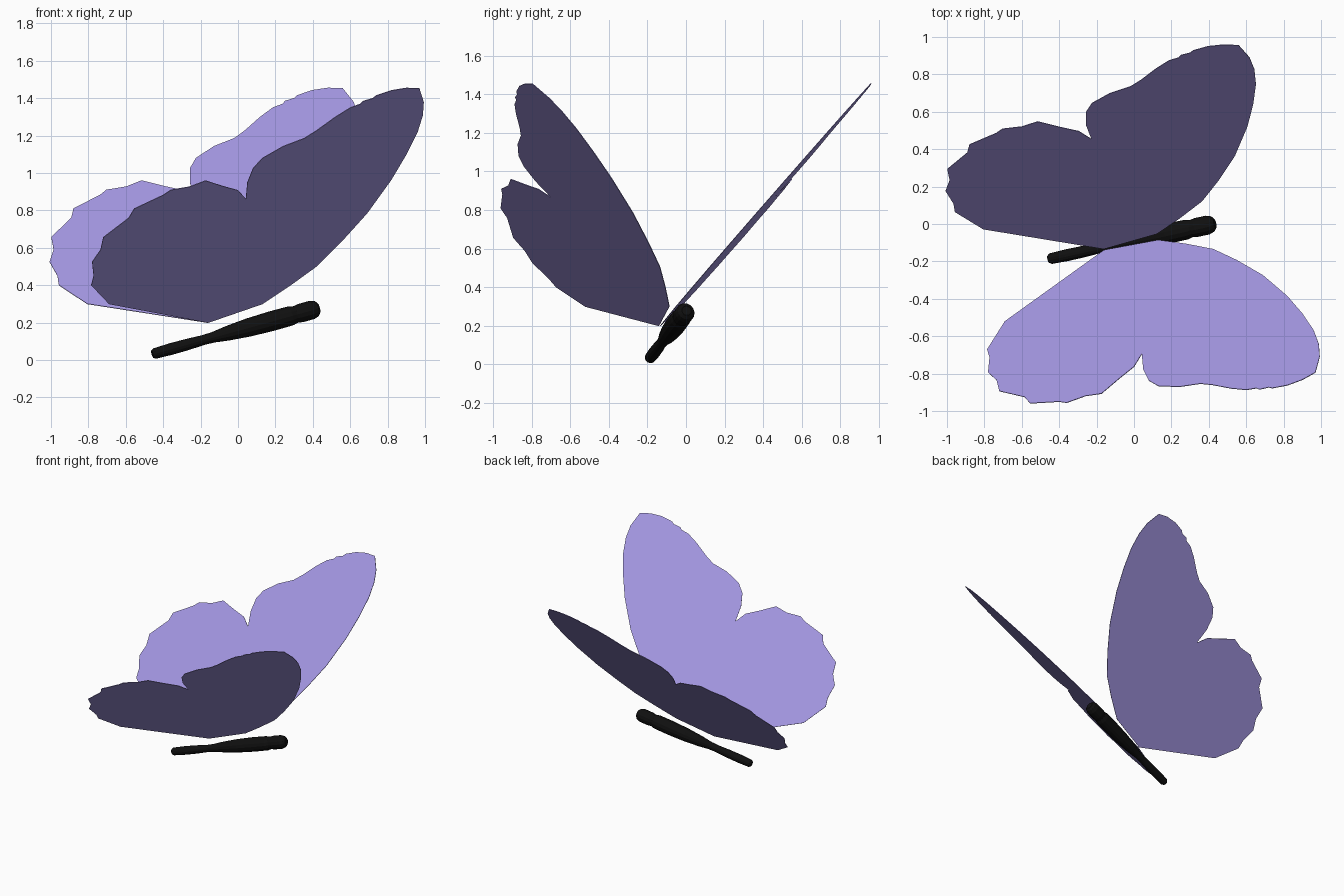
import bpy, bmesh, math
from mathutils import Vector

if "Cube" in bpy.data.objects:
    bpy.data.objects.remove(bpy.data.objects["Cube"])


def material(name, rgb):
    m = bpy.data.materials.new(name)
    m.diffuse_color = (*rgb, 1)
    m.use_nodes = True
    m.node_tree.nodes["Principled BSDF"].inputs["Base Color"].default_value = m.diffuse_color
    return m


def finish(name, bm, mat):
    bmesh.ops.recalc_face_normals(bm, faces=bm.faces)
    me = bpy.data.meshes.new(name)
    bm.to_mesh(me)
    bm.free()
    me.materials.append(mat)
    ob = bpy.data.objects.new(name, me)
    bpy.context.collection.objects.link(ob)
    return ob


lilac = material("lilac", (0.36, 0.30, 0.74))
black = material("black", (0.005, 0.005, 0.005))

# Wing outline (x, z): root, leading edge, scalloped tip, notch, scalloped hind wing
OUTLINE = [
    (-.16, .20), (.13, .30), (.28, .40), (.425, .505), (.55, .63), (.69, .785),
    (.82, .965), (.90, 1.10), (.96, 1.22), (.988, 1.31), (.993, 1.38), (.97, 1.453),
    (.90, 1.455), (.82, 1.442), (.74, 1.415), (.72, 1.40), (.67, 1.385), (.655, 1.37),
    (.60, 1.35), (.52, 1.30), (.42, 1.228), (.355, 1.187), (.24, 1.143), (.13, 1.08),
    (.08, 1.025), (.05, .95), (.042, .862), (0, .908), (-.08, .93), (-.174, .96),
    (-.26, .927), (-.36, .91), (-.40, .883), (-.555, .81), (-.585, .76), (-.72, .657),
    (-.735, .59), (-.78, .525), (-.772, .45), (-.785, .40), (-.69, .30)]

# Vertical mirror plane through the body
ANGLE = math.radians(13.2)
SIDE = Vector((-math.sin(ANGLE), math.cos(ANGLE), 0))
OFFSET = -0.096


def wing(name, mirrored):
    bm = bmesh.new()
    verts = []
    for x, z in OUTLINE:
        p = Vector((x, .145 + .53 * x - z, z))
        if mirrored:
            p -= 2 * (p.dot(SIDE) - OFFSET) * SIDE
        verts.append(bm.verts.new(p))
    bm.faces.new(verts)
    ob = finish(name, bm, lilac)
    mod = ob.modifiers.new("thickness", 'SOLIDIFY')
    mod.thickness = 0.004
    mod.offset = 0


wing("near_wing", False)
wing("far_wing", True)

# Body: rings along a sloping axis, (position, radius) from tail to head
TAIL, HEAD = Vector((-.445, -.185, .035)), Vector((.42, 0, .275))
RINGS = [(-.015, .02), (.0, .029), (.1, .032), (.2, .031), (.3, .027), (.36, .029),
         (.45, .04), (.58, .05), (.72, .054), (.84, .053), (.87, .046), (.9, .051),
         (.97, .051), (1.0, .042), (1.015, .025)]
SIDES = 14

bm = bmesh.new()
axis = HEAD - TAIL
u = axis.cross(Vector((0, 0, 1))).normalized()
v = u.cross(axis).normalized()
loops = []
for t, r in RINGS:
    c = TAIL + axis * t
    loops.append([bm.verts.new(c + r * (u * math.cos(a) + v * math.sin(a)))
                  for a in (2 * math.pi * i / SIDES for i in range(SIDES))])
for a, b in zip(loops, loops[1:]):
    for i in range(SIDES):
        j = (i + 1) % SIDES
        bm.faces.new((a[i], a[j], b[j], b[i]))
bm.faces.new(loops[0])
bm.faces.new(loops[-1])
finish("body", bm, black)
